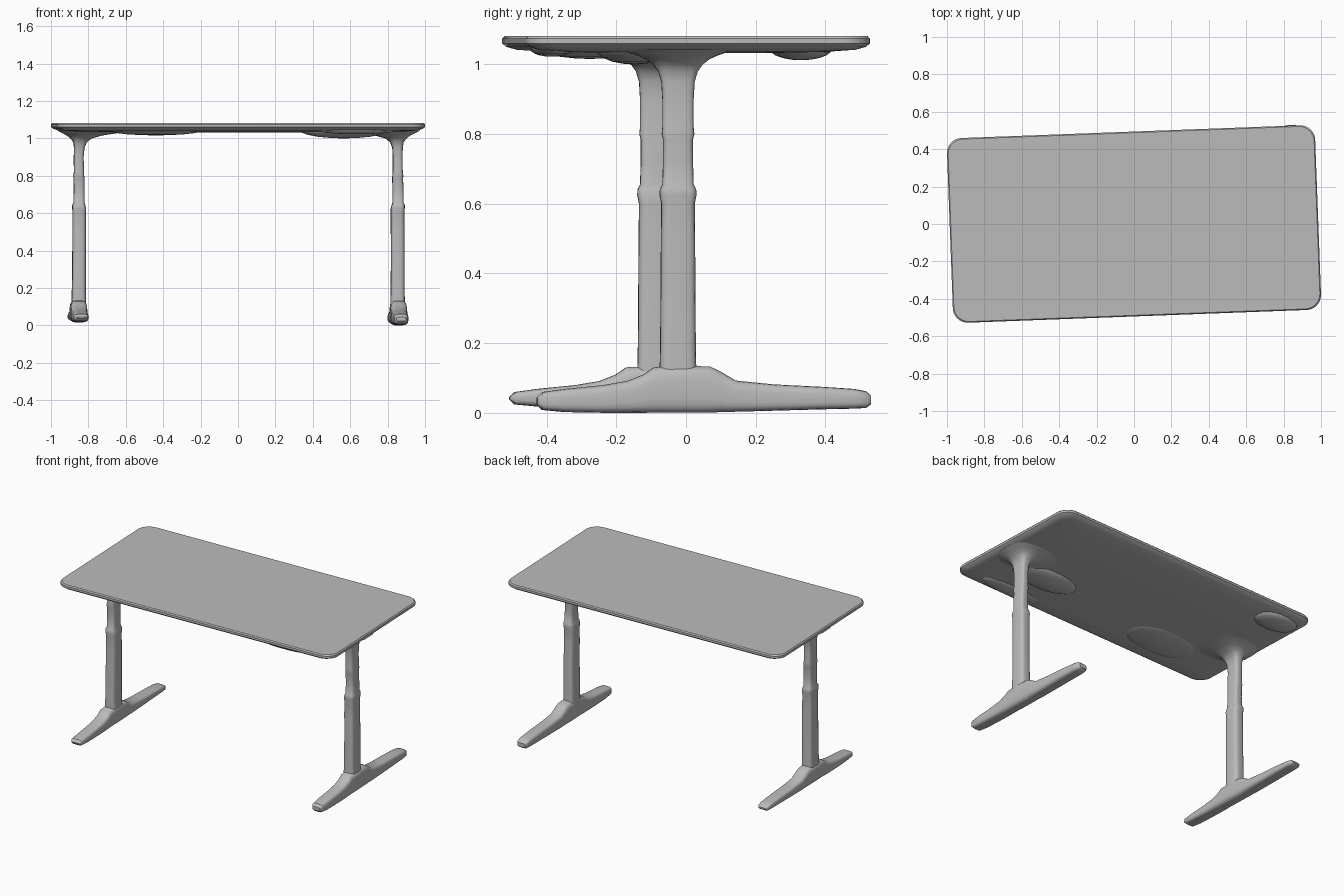
import bpy, bmesh, math, random
from mathutils import Vector, Matrix

if "Cube" in bpy.data.objects:
    bpy.data.objects.remove(bpy.data.objects["Cube"])

random.seed(4)
TURN = Matrix.Rotation(math.radians(2.15), 4, 'Z')   # whole desk sits slightly turned

grey = bpy.data.materials.new("plain grey")
grey.diffuse_color = (0.5, 0.5, 0.5, 1)
grey.use_nodes = True
grey.node_tree.nodes["Principled BSDF"].inputs["Base Color"].default_value = grey.diffuse_color


def loft(name, rings, angle=35):
    """Skin a list of equal-length point rings and cap both ends."""
    bm = bmesh.new()
    loops = [[bm.verts.new(TURN @ Vector(p)) for p in ring] for ring in rings]
    n = len(loops[0])
    for a, b in zip(loops, loops[1:]):
        for i in range(n):
            bm.faces.new((a[i], a[(i + 1) % n], b[(i + 1) % n], b[i]))
    bm.faces.new(loops[0])
    bm.faces.new(loops[-1])
    bmesh.ops.recalc_face_normals(bm, faces=bm.faces)
    me = bpy.data.meshes.new(name)
    bm.to_mesh(me)
    bm.free()
    ob = bpy.data.objects.new(name, me)
    bpy.context.collection.objects.link(ob)
    me.materials.append(grey)
    bpy.ops.object.select_all(action='DESELECT')
    ob.select_set(True)
    bpy.context.view_layer.objects.active = ob
    bpy.ops.object.shade_smooth_by_angle(angle=math.radians(angle))
    return ob


def soft_box(hx, hy, power=0.5, n=20):
    """Rounded box outline as a superellipse."""
    pts = []
    for i in range(n):
        a = 2 * math.pi * (i + 0.5) / n
        c, s = math.cos(a), math.sin(a)
        pts.append((math.copysign(abs(c) ** power, c) * hx,
                    math.copysign(abs(s) ** power, s) * hy))
    return pts


def rounded_rect(hx, hy, r, steps=8):
    pts = []
    for k, (sx, sy) in enumerate(((1, 1), (-1, 1), (-1, -1), (1, -1))):
        for j in range(steps + 1):
            a = math.pi / 2 * (k + j / steps)
            pts.append((sx * (hx - r) + r * math.cos(a), sy * (hy - r) + r * math.sin(a)))
    return pts


# Tabletop: crisp upper rim, underside rolling inward
top = []
for z, inset in ((1.032, 0.30), (1.036, 0.12), (1.042, 0.04), (1.050, 0.012),
                 (1.060, 0.0), (1.074, 0.0), (1.081, 0.006)):
    top.append([(x, y, z) for x, y in rounded_rect(0.985 - inset, 0.494 - inset, 0.08)])
loft("tabletop", top)

# Swellings under the top: centre x, y, half sizes, lowest z
for name, x, y, hx, hy, low in (("underside_pad_right", 0.56, -0.17, 0.24, 0.11, 1.000),
                                ("underside_pad_left", -0.45, -0.26, 0.26, 0.14, 1.016),
                                ("underside_pad_back", -0.80, 0.36, 0.15, 0.09, 1.012),
                                ("underside_pad_front", 0.62, -0.41, 0.22, 0.06, 1.022)):
    rings = []
    for k in range(6):
        a = math.pi / 2 * k / 5
        f = max(math.sin(a), 0.08)
        z = 1.045 - (1.045 - low) * math.cos(a)
        rings.append([(x + px, y + py, z) for px, py in soft_box(hx * f, hy * f, 0.9)])
    loft(name, rings)

# Leg column: z, inward shift, half width, half depth
LEG = ((0.10, 0, 0.039, 0.053), (0.20, 0, 0.037, 0.051), (0.35, 0, 0.036, 0.050),
       (0.50, 0, 0.036, 0.049), (0.60, 0, 0.036, 0.048), (0.625, 0, 0.037, 0.053),
       (0.642, 0, 0.035, 0.052), (0.655, 0, 0.030, 0.045), (0.72, 0, 0.029, 0.043),
       (0.785, 0, 0.029, 0.043), (0.80, 0, 0.029, 0.047), (0.82, 0, 0.027, 0.045),
       (0.90, 0, 0.026, 0.045), (0.95, 0, 0.028, 0.048), (0.98, 0.004, 0.036, 0.057),
       (1.00, 0.012, 0.058, 0.072), (1.015, 0.030, 0.095, 0.092), (1.027, 0.055, 0.145, 0.120),
       (1.042, 0.10, 0.22, 0.17))

# Foot: y, underside z, upper z, half width
FOOT = ((-0.460, 0.022, 0.045, 0.026), (-0.445, 0.008, 0.060, 0.037), (-0.38, 0.002, 0.069, 0.041),
        (-0.27, 0.000, 0.080, 0.042), (-0.20, 0.000, 0.092, 0.043), (-0.155, 0.000, 0.110, 0.044),
        (-0.125, 0.000, 0.131, 0.044), (-0.05, 0.000, 0.135, 0.045), (0.035, 0.000, 0.134, 0.044),
        (0.065, 0.002, 0.120, 0.044), (0.11, 0.003, 0.093, 0.043), (0.22, 0.006, 0.082, 0.042),
        (0.36, 0.010, 0.075, 0.041), (0.45, 0.012, 0.069, 0.039), (0.485, 0.014, 0.062, 0.036),
        (0.498, 0.024, 0.050, 0.026))

for side, label, lift, shift in ((1, "right", 0.0, 0.0), (-1, "left", 0.016, -0.015)):
    rings = []
    for z, inward, hx, hy in LEG:
        cx = side * (0.853 - inward) + random.uniform(-0.002, 0.002)
        rings.append([(cx + x, -0.055 + y, z) for x, y in soft_box(hx, hy, 0.5 if z < 1 else 0.8)])
    loft("leg_" + label, rings)

    rings = []
    for y, low, high, hx in FOOT:
        low += lift
        mid, hz = (low + high) / 2, (high - low) / 2
        rings.append([(side * 0.856 + px, y + shift, mid + pz) for px, pz in soft_box(hx, hz, 0.55)])
    loft("foot_" + label, rings)
